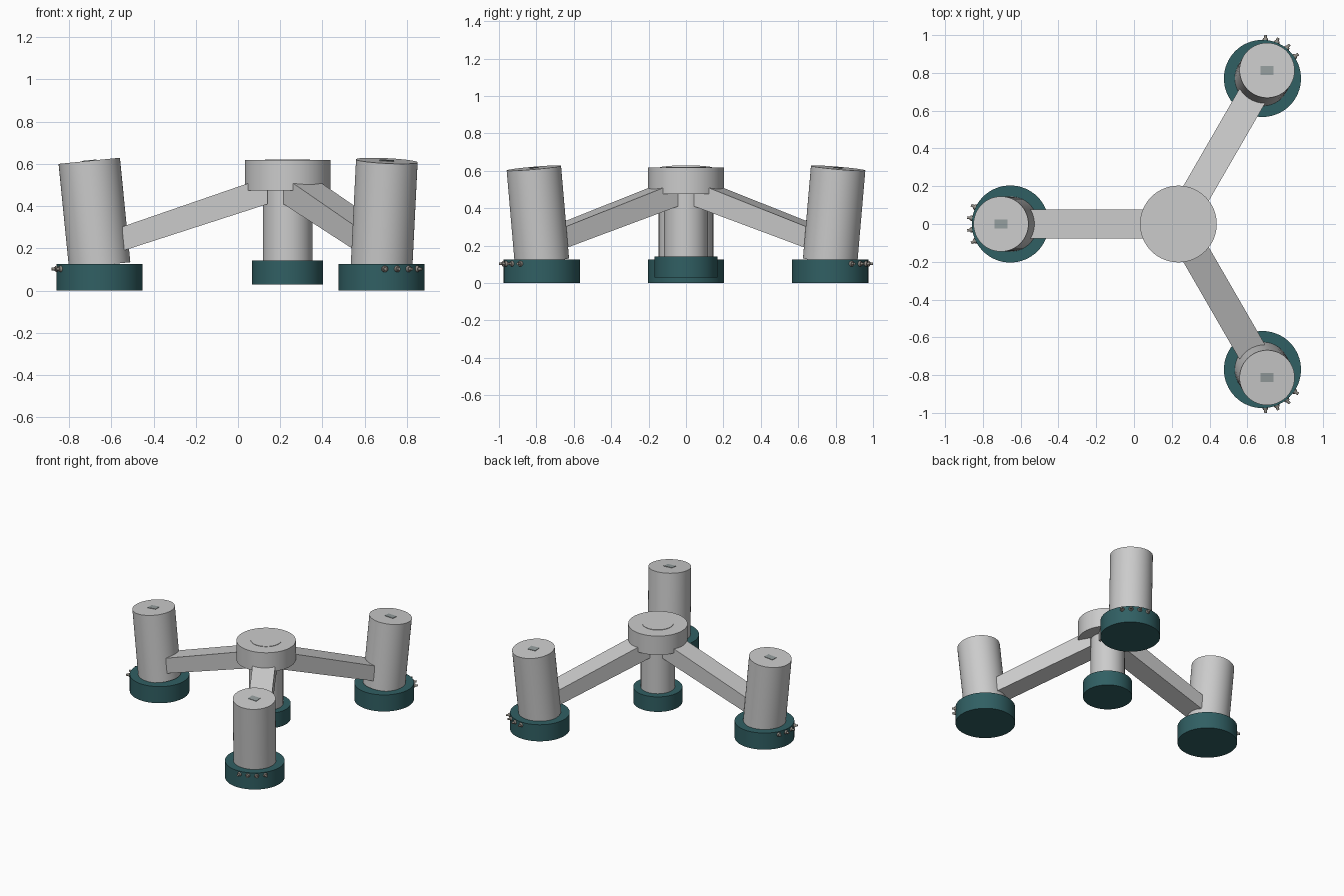
import bpy, math
from mathutils import Matrix, Vector

if "Cube" in bpy.data.objects:
    bpy.data.objects.remove(bpy.data.objects["Cube"])

HUB = Vector((0.235, 0, 0))
TILT = math.radians(5.7)


def material(name, color):
    m = bpy.data.materials.new(name)
    m.diffuse_color = (*color, 1)
    m.use_nodes = True
    m.node_tree.nodes["Principled BSDF"].inputs["Base Color"].default_value = m.diffuse_color
    return m


teal = material("dark_teal", (0.03, 0.115, 0.125))
steel = material("steel_grey", (0.3, 0.34, 0.34))
knob_grey = material("knob_grey", (0.3, 0.28, 0.25))


def cone(name, r1, r2, p0, p1, mat=None, sides=64):
    """Cylinder or cone running from p0 to p1."""
    p0, p1 = Vector(p0), Vector(p1)
    bpy.ops.mesh.primitive_cone_add(vertices=sides, radius1=r1, radius2=r2, depth=(p1 - p0).length)
    ob = bpy.context.object
    ob.name = name
    ob.matrix_world = (Matrix.Translation((p0 + p1) / 2)
                       @ (p1 - p0).to_track_quat('Z', 'Y').to_matrix().to_4x4())
    bpy.ops.object.shade_smooth_by_angle(angle=math.radians(30))
    if mat:
        ob.data.materials.append(mat)
    return ob


def at(z):
    return HUB + Vector((0, 0, z))


# Central hub, column and small foot
cone("hub", 0.203, 0.203, at(0.475), at(0.618))
cone("hub_cap", 0.106, 0.106, at(0.6), at(0.621))
cone("centre_column", 0.117, 0.117, at(0.13), at(0.5))
cone("centre_foot", 0.168, 0.168, at(0.03), at(0.143), teal)

for label, deg in (("left", 180), ("back", 60), ("front", -60)):
    a = math.radians(deg)
    out = Vector((math.cos(a), math.sin(a), 0))
    side = Vector((-out.y, out.x, 0))
    foot = HUB + out * 0.89

    # Round foot
    cone(label + "_foot", 0.204, 0.204, foot, foot + Vector((0, 0, 0.125)), teal)

    # Outward leaning pod
    axis = out * math.sin(TILT) + Vector((0, 0, math.cos(TILT)))
    base = foot + Vector((0, 0, 0.12))
    top = base + axis * 0.497
    cone(label + "_pod", 0.146, 0.146, base, top)

    # Small plate on the pod top
    bpy.ops.mesh.primitive_cube_add(size=1)
    plate = bpy.context.object
    plate.name = label + "_top_plate"
    lean = Vector((0, 0, 1)).rotation_difference(axis).to_matrix().to_4x4()
    plate.matrix_world = (Matrix.Translation(top) @ lean
                          @ Matrix.Diagonal((0.068, 0.048, 0.006, 1)))
    plate.data.materials.append(steel)

    # Sloping arm with upright ends
    profile = [(0.095, 0.41), (0.095, 0.54), (0.782, 0.303), (0.782, 0.188)]
    verts = [HUB + out * r + side * s + Vector((0, 0, z))
             for s in (-0.078, 0.078) for r, z in profile]
    faces = [(0, 1, 2, 3), (7, 6, 5, 4)]
    faces += [(i, i + 4, (i + 1) % 4 + 4, (i + 1) % 4) for i in range(4)]
    mesh = bpy.data.meshes.new(label + "_arm")
    mesh.from_pydata(verts, [], faces)
    arm = bpy.data.objects.new(label + "_arm", mesh)
    bpy.context.collection.objects.link(arm)

    # Row of four knobs on the outer rim of the foot
    for i in range(4):
        b = a + math.radians(17.2 * (i - 1.5))
        d = Vector((math.cos(b), math.sin(b), 0))
        c = foot + Vector((0, 0, 0.103))
        cone(f"{label}_knob_base_{i + 1}", 0.019, 0.012, c + d * 0.195, c + d * 0.214, knob_grey, 16)
        cone(f"{label}_knob_tip_{i + 1}", 0.009, 0.007, c + d * 0.2, c + d * 0.23, knob_grey, 12)
